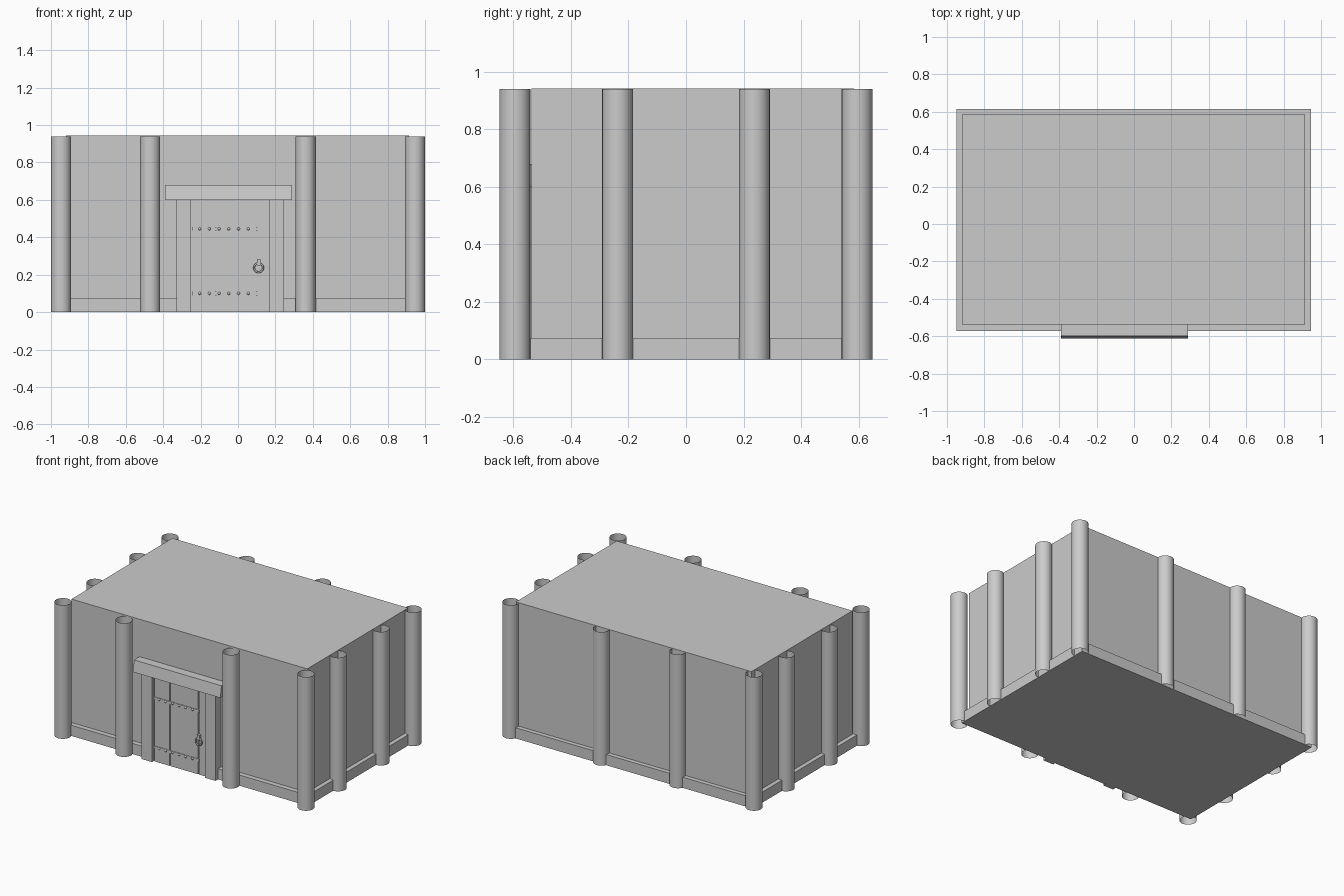
import bpy, bmesh, math
from mathutils import Matrix

if "Cube" in bpy.data.objects:
    bpy.data.objects.remove(bpy.data.objects["Cube"])

grey = bpy.data.materials.new("plain_grey")
grey.diffuse_color = (0.6, 0.6, 0.6, 1)
grey.use_nodes = True
grey.node_tree.nodes["Principled BSDF"].inputs["Base Color"].default_value = grey.diffuse_color


def finish(bm, name, smooth=False):
    me = bpy.data.meshes.new(name)
    for f in bm.faces:
        f.smooth = smooth
    bm.to_mesh(me)
    bm.free()
    me.materials.append(grey)
    ob = bpy.data.objects.new(name, me)
    bpy.context.collection.objects.link(ob)
    return ob


def box(name, x0, x1, y0, y1, z0, z1, slope=0.0):
    """Box from its limits; slope pulls the top front edge back."""
    bm = bmesh.new()
    bmesh.ops.create_cube(bm, size=1)
    for v in bm.verts:
        top, front = v.co.z > 0, v.co.y < 0
        v.co = (x1 if v.co.x > 0 else x0,
                (y0 + slope * top) if front else y1,
                z1 if top else z0)
    return finish(bm, name)


def post(name, x, y, r=0.054, h=0.94):
    """Open-ended round post."""
    bm = bmesh.new()
    bmesh.ops.create_cone(bm, cap_ends=False, segments=24, radius1=r, radius2=r,
                          depth=h, matrix=Matrix.Translation((x, y, h / 2)))
    return finish(bm, name, True)


# Main body and plinth
box("walls", -0.92, 0.915, -0.537, 0.585, 0.0, 0.943)
box("plinth", -0.95, 0.945, -0.572, 0.616, 0.0, 0.075)

# Posts: corners and sides mirrored, front and back spaced unevenly
PX, PY = 0.946, 0.595
for s in (-1, 1):
    for y in (-PY, -0.238, 0.238, PY):
        post("side_post", s * PX, y)
for x in (-0.47, 0.362):
    post("front_post", x, -PY)
for x in (-0.354, 0.24):
    post("back_post", x, PY)

# Door frame
box("left_jamb", -0.33, -0.25, -0.60, -0.53, 0.0, 0.60)
box("right_jamb", 0.165, 0.245, -0.60, -0.53, 0.0, 0.60)
box("lintel", -0.39, 0.29, -0.611, -0.53, 0.60, 0.68, 0.013)

# Door: backing board, three planks, two straps with rivets
DY = -0.582
box("door_backing", -0.25, 0.165, -0.574, -0.53, 0.0, 0.60)
for x0, x1 in ((-0.243, -0.124), (-0.116, 0.096), (0.104, 0.162)):
    box("door_plank", x0, x1, DY, -0.56, 0.0, 0.596)
for z in (0.445, 0.10):
    box("door_strap", -0.243, 0.108, DY - 0.003, -0.57, z - 0.01, z + 0.01)
    bm = bmesh.new()
    for i in range(6):
        bmesh.ops.create_uvsphere(bm, u_segments=10, v_segments=6, radius=0.008,
                                  matrix=Matrix.Translation((-0.205 + 0.052 * i, DY - 0.003, z)))
    finish(bm, "rivets", True)

# Ring handle with its mount
box("handle_mount", 0.101, 0.119, DY - 0.018, -0.57, 0.25, 0.285)
bpy.ops.mesh.primitive_torus_add(major_radius=0.024, minor_radius=0.005, major_segments=24,
                                 minor_segments=8, location=(0.11, DY - 0.012, 0.237),
                                 rotation=(math.pi / 2, 0, 0))
ring = bpy.context.object
ring.name = "handle_ring"
ring.data.materials.append(grey)
bpy.ops.object.shade_smooth()
